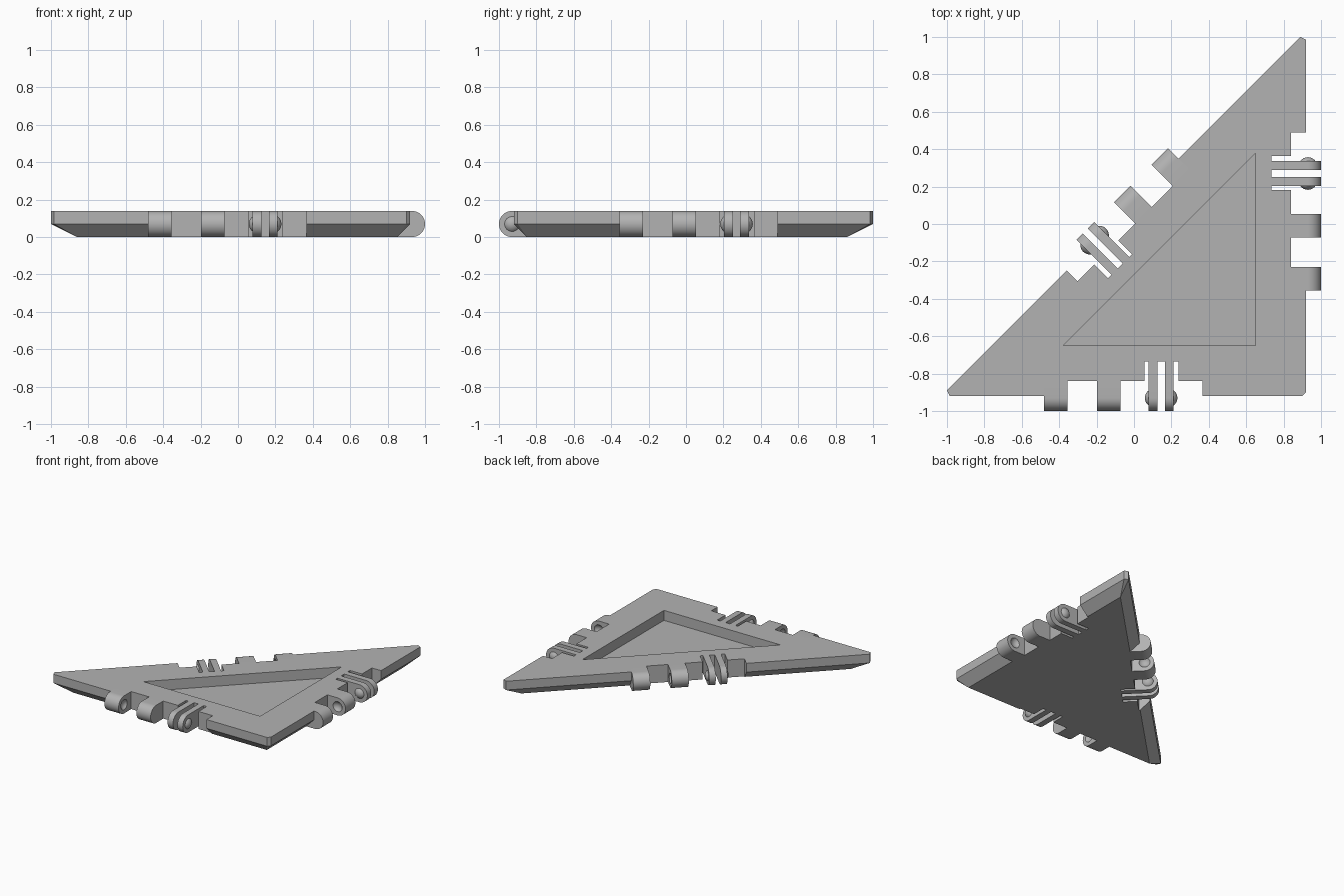
import bpy, bmesh
from math import sin, cos, pi, radians
from mathutils import Matrix, Vector

if "Cube" in bpy.data.objects:
    bpy.data.objects.remove(bpy.data.objects["Cube"])

GREY = 0.45
H = 0.14            # plate thickness
MID = H / 2         # height where the lower chamfer starts
AXIS_Y = -0.01      # hinge axis, measured inward from the plate edge

grey = bpy.data.materials.new("plain grey")
grey.use_nodes = True
grey.diffuse_color = (GREY, GREY, GREY, 1)
grey.node_tree.nodes["Principled BSDF"].inputs["Base Color"].default_value = (GREY, GREY, GREY, 1)


def make(name, bm, matrix=Matrix()):
    bmesh.ops.transform(bm, matrix=matrix, verts=bm.verts)
    bmesh.ops.recalc_face_normals(bm, faces=bm.faces)
    mesh = bpy.data.meshes.new(name)
    bm.to_mesh(mesh)
    bm.free()
    mesh.materials.append(grey)
    obj = bpy.data.objects.new(name, mesh)
    bpy.context.collection.objects.link(obj)
    return obj


def prism(name, start, end, matrix=Matrix()):
    """Solid between two matching loops of points."""
    bm = bmesh.new()
    a = [bm.verts.new(p) for p in start]
    b = [bm.verts.new(p) for p in end]
    bm.faces.new(a)
    bm.faces.new(b)
    for i in range(len(a)):
        j = (i + 1) % len(a)
        bm.faces.new((a[i], a[j], b[j], b[i]))
    return make(name, bm, matrix)


def upright(name, outline, z0, z1, matrix=Matrix()):
    return prism(name, [(x, y, z0) for x, y in outline], [(x, y, z1) for x, y in outline], matrix)


def box(name, x0, x1, y0, y1, matrix):
    return upright(name, [(x0, y0), (x1, y0), (x1, y1), (x0, y1)], -0.1, 0.3, matrix)


def cut(obj, cutter):
    cutter.hide_render = True
    mod = obj.modifiers.new("cut", "BOOLEAN")
    mod.operation = "DIFFERENCE"
    mod.solver = "EXACT"
    mod.object = cutter
    graph = bpy.context.evaluated_depsgraph_get()
    mesh = bpy.data.meshes.new_from_object(obj.evaluated_get(graph))
    obj.modifiers.clear()
    obj.data = mesh
    bpy.data.objects.remove(cutter)


def smooth(obj):
    bpy.ops.object.select_all(action="DESELECT")
    obj.select_set(True)
    bpy.context.view_layer.objects.active = obj
    bpy.ops.object.shade_smooth_by_angle(angle=radians(30))


def bar(name, x0, x1, root, matrix):
    """Hinge finger with a rounded outer end."""
    arc = [(AXIS_Y - MID * sin(pi * i / 20), MID + MID * cos(pi * i / 20)) for i in range(21)]
    profile = [(root, 0), (root, H)] + arc
    return prism(name, [(x0, y, z) for y, z in profile], [(x1, y, z) for y, z in profile], matrix)


def ball(name, centre_x, matrix, keep_from=None, side=1):
    """Sphere on the hinge axis, optionally trimmed to a cap."""
    bm = bmesh.new()
    bmesh.ops.create_uvsphere(bm, u_segments=32, v_segments=24, radius=0.05,
                              matrix=Matrix.Translation((centre_x, AXIS_Y, MID)) @ Matrix.Rotation(pi / 2, 4, "Y"))
    if keep_from is not None:
        bmesh.ops.bisect_plane(bm, geom=bm.verts[:] + bm.edges[:] + bm.faces[:],
                               plane_co=(keep_from, 0, 0), plane_no=(side, 0, 0), clear_inner=True)
    return make(name, bm, matrix)


# Triangular plate with blunted tips and a chamfered underside
outline = [(0.9, -0.92), (0.92, -0.9), (0.92, 0.985), (0.89, 1.0), (-1.0, -0.89), (-0.985, -0.92)]
base = [(0.85, -0.85), (0.85, 0.86), (-0.86, -0.85)]
bm = bmesh.new()
top = [bm.verts.new((x, y, H)) for x, y in outline]
mid = [bm.verts.new((x, y, MID)) for x, y in outline]
low = [bm.verts.new((x, y, 0)) for x, y in base]
bm.faces.new(top)
bm.faces.new(low)
for i in range(6):
    j = (i + 1) % 6
    bm.faces.new((top[i], top[j], mid[j], mid[i]))
for k in range(3):
    n = (k + 1) % 3
    bm.faces.new((mid[2 * k], mid[2 * k + 1], low[k]))
    bm.faces.new((mid[2 * k + 1], mid[2 * n], low[n], low[k]))
plate = make("plate", bm)

# Recessed triangular pocket
cut(plate, upright("pocket_cutter", [(0.65, -0.65), (0.65, 0.38), (-0.38, -0.65)], 0.06, 0.3))

# One hinge set per edge: name, turn, shift along the edge, edge distance
for edge, turn, shift, dist in (("front", 0, 0, 0.92), ("left", 90, 0.125, 0.92), ("slanted", 225, 0.065, 0.078)):
    place = Matrix.Rotation(radians(turn), 4, "Z") @ Matrix.Translation((shift, -dist, 0))
    cut(plate, box("notch_cutter", -0.48, 0.365, -0.2, 0.08, place))
    cut(plate, box("slot_cutter", 0.057, 0.239, -0.2, 0.185, place))

    # Wide knuckles with facing sockets
    for label, x0, x1, socket in (("outer", -0.48, -0.355, -0.325), ("inner", -0.197, -0.072, -0.227)):
        knuckle = bar(f"{edge}_{label}_knuckle", x0, x1, 0.08, place)
        cut(knuckle, ball("socket_cutter", socket, place))
        smooth(knuckle)

    # Springy prongs with snap bumps on their outer sides
    for label, x0, x1, face, side in (("first", 0.078, 0.126, 0.078, -1), ("second", 0.165, 0.212, 0.212, 1)):
        smooth(bar(f"{edge}_{label}_prong", x0, x1, 0.185, place))
        smooth(ball(f"{edge}_{label}_bump", face - 0.03 * side, place, face, side))
